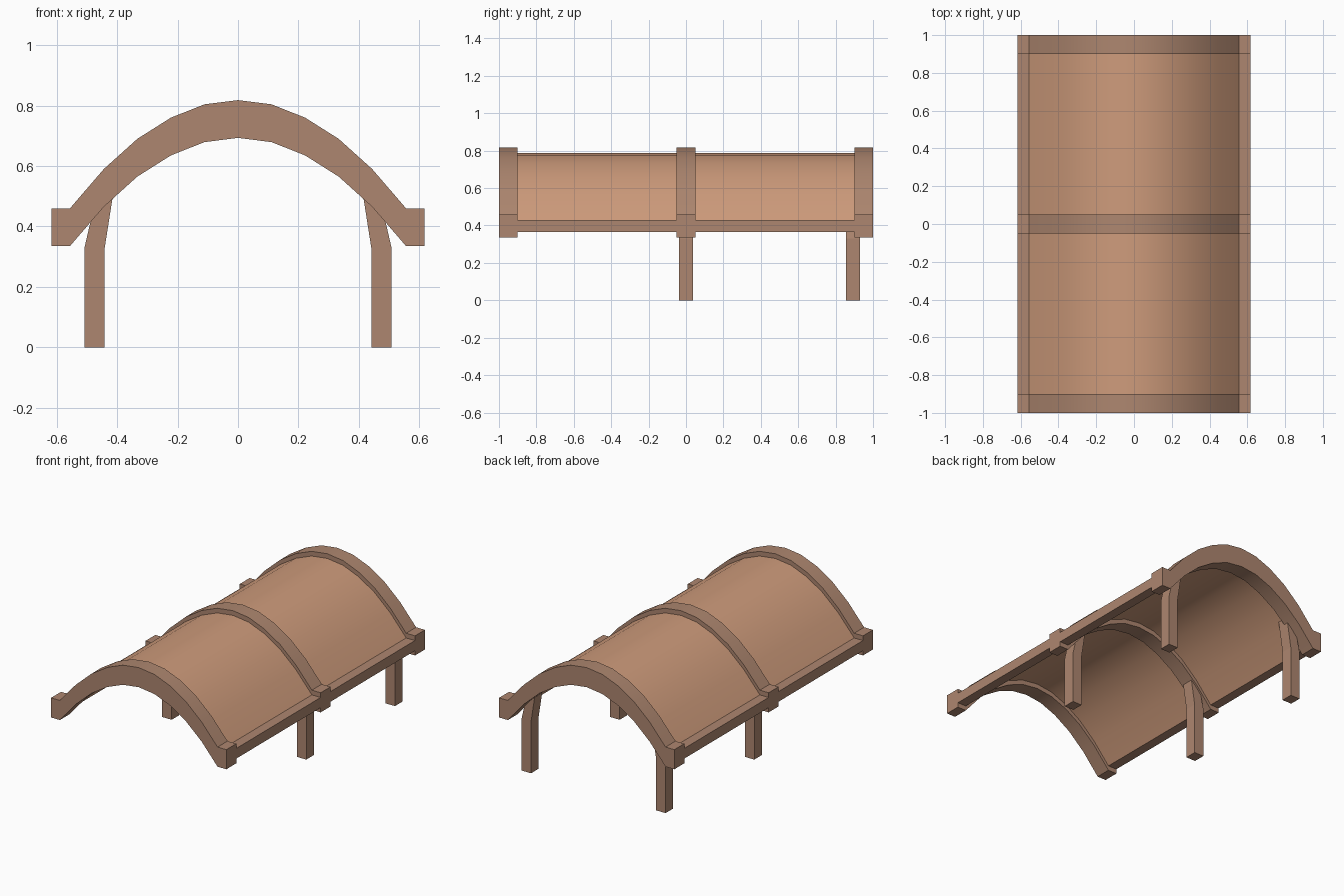
import bpy, bmesh, math

if "Cube" in bpy.data.objects:
    bpy.data.objects.remove(bpy.data.objects["Cube"])


def material(name, color):
    m = bpy.data.materials.new(name)
    m.diffuse_color = (*color, 1)
    m.use_nodes = True
    m.node_tree.nodes["Principled BSDF"].inputs["Base Color"].default_value = m.diffuse_color
    return m


trim = material("trim_wood", (0.42, 0.24, 0.16))
panel = material("roof_panel", (0.62, 0.33, 0.20))


def extrude_profile(name, profile, y0, y1, mat, smooth=False):
    """Solid made by extruding an x-z outline from y0 to y1."""
    bm = bmesh.new()
    face = bm.faces.new([bm.verts.new((x, y0, z)) for x, z in profile])
    ext = bmesh.ops.extrude_face_region(bm, geom=[face])
    verts = [g for g in ext["geom"] if isinstance(g, bmesh.types.BMVert)]
    bmesh.ops.translate(bm, verts=verts, vec=(0, y1 - y0, 0))
    bmesh.ops.recalc_face_normals(bm, faces=bm.faces)
    mesh = bpy.data.meshes.new(name)
    bm.to_mesh(mesh)
    bm.free()
    obj = bpy.data.objects.new(name, mesh)
    bpy.context.collection.objects.link(obj)
    mesh.materials.append(mat)
    if smooth:
        bpy.ops.object.select_all(action='DESELECT')
        obj.select_set(True)
        bpy.context.view_layer.objects.active = obj
        bpy.ops.object.shade_smooth_by_angle(angle=math.radians(30))
    return obj


def band(half, drop, thick):
    """Closed outline following the arch, lowered by drop."""
    full = [(-x, z) for x, z in reversed(half[1:])] + half
    upper = [(x, z - drop) for x, z in full]
    lower = [(x, z - drop - thick) for x, z in reversed(full)]
    return upper + lower


# Right half of the arch top, from crown to eave
arch = [(0, 0.818), (0.111, 0.804), (0.222, 0.76), (0.333, 0.69),
        (0.444, 0.59), (0.556, 0.46)]
rib_line = arch + [(0.618, 0.46)]

# Three arched ribs with flat feet
for name, y0, y1 in (("front_rib", -1, -0.9), ("middle_rib", -0.05, 0.05),
                     ("back_rib", 0.9, 1)):
    extrude_profile(name, band(rib_line, 0, 0.125), y0, y1, trim, True)

# Curved roof sheet between the ribs
extrude_profile("roof_sheet", band(arch, 0.03, 0.065), -0.95, 0.95, panel, True)

# Eave beams and bent legs on both sides
eave = [(0.556, 0.365), (0.618, 0.365), (0.618, 0.43), (0.556, 0.43)]
leg = [(0.441, 0), (0.508, 0), (0.508, 0.33), (0.464, 0.52),
       (0.408, 0.54), (0.441, 0.33)]
for side, s in (("left", -1), ("right", 1)):
    extrude_profile(side + "_eave_beam", [(s * x, z) for x, z in eave],
                    -0.95, 0.95, trim)
    for place, y in (("middle", 0), ("back", 0.893)):
        extrude_profile(f"{side}_{place}_leg", [(s * x, z) for x, z in leg],
                        y - 0.038, y + 0.038, trim)
